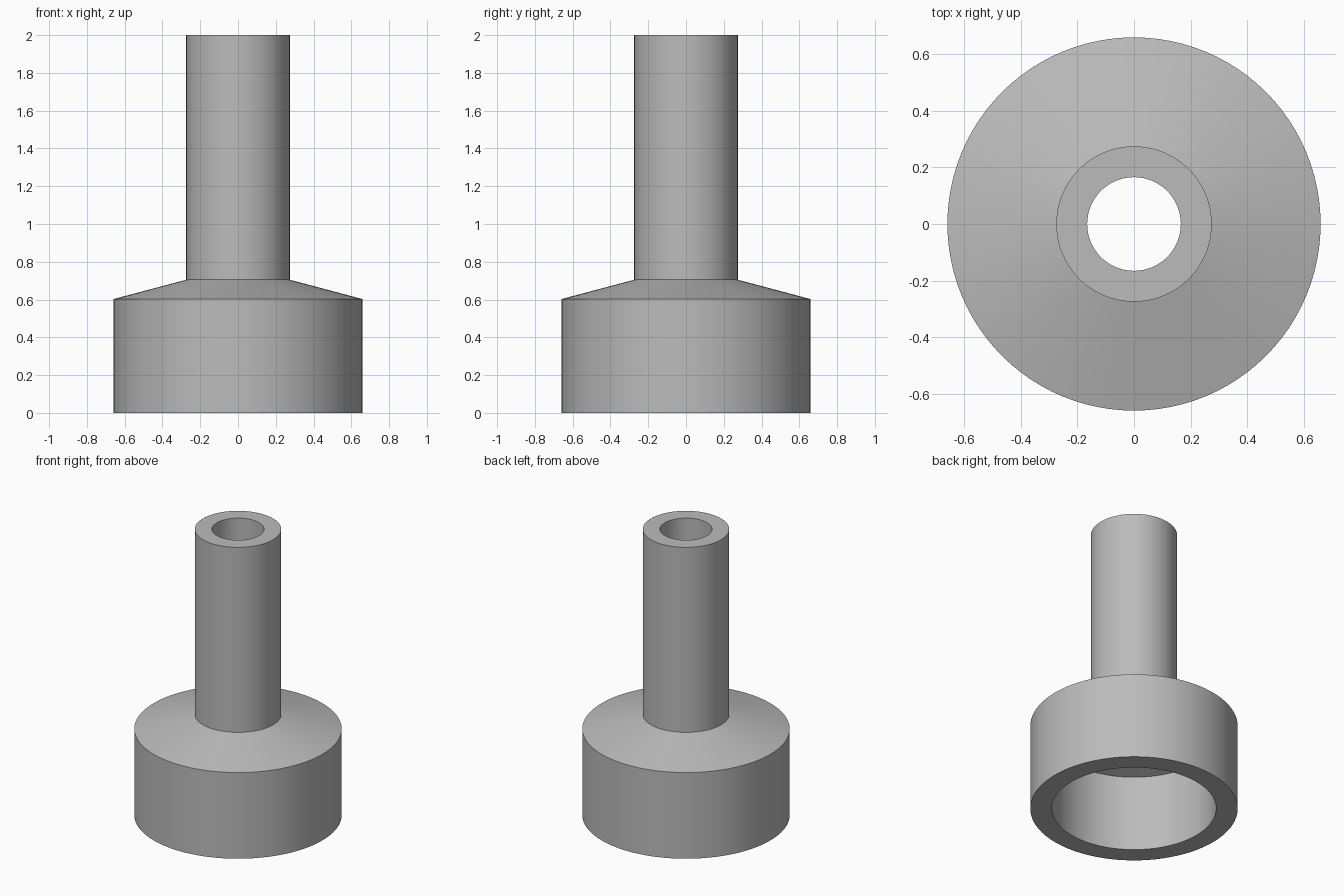
import bpy
import bmesh
import math

cube = bpy.data.objects.get("Cube")
if cube:
    bpy.data.objects.remove(cube, do_unlink=True)

SIDES = 96

# Plain grey material
grey = bpy.data.materials.new("plain grey")
grey.use_nodes = True
colour = (0.5, 0.5, 0.5, 1)
grey.diffuse_color = colour
grey.node_tree.nodes["Principled BSDF"].inputs["Base Color"].default_value = colour


def lathe(name, profile, material):
    """Revolve a closed (radius, height) outline around z."""
    bm = bmesh.new()
    rings = []
    for i in range(SIDES):
        a = 2 * math.pi * i / SIDES
        rings.append([bm.verts.new((r * math.cos(a), r * math.sin(a), z))
                      for r, z in profile])
    n = len(profile)
    for i, ring in enumerate(rings):
        following = rings[(i + 1) % SIDES]
        for j in range(n):
            k = (j + 1) % n
            bm.faces.new((ring[j], following[j], following[k], ring[k]))
    bmesh.ops.recalc_face_normals(bm, faces=bm.faces)
    mesh = bpy.data.meshes.new(name)
    bm.to_mesh(mesh)
    bm.free()
    mesh.materials.append(material)
    obj = bpy.data.objects.new(name, mesh)
    bpy.context.collection.objects.link(obj)
    return obj


# Hollow collar, sloped shoulder and narrow tube in one wall outline
outside = [(0.658, 0), (0.658, 0.603), (0.274, 0.705), (0.274, 2)]
inside = [(0.165, 2), (0.165, 0.625), (0.521, 0.53), (0.521, 0)]
adapter = lathe("hollow_tube_adapter", outside + inside, grey)

# Smooth round walls with crisp rims
bpy.ops.object.select_all(action="DESELECT")
adapter.select_set(True)
bpy.context.view_layer.objects.active = adapter
bpy.ops.object.shade_smooth_by_angle(angle=math.radians(12))
